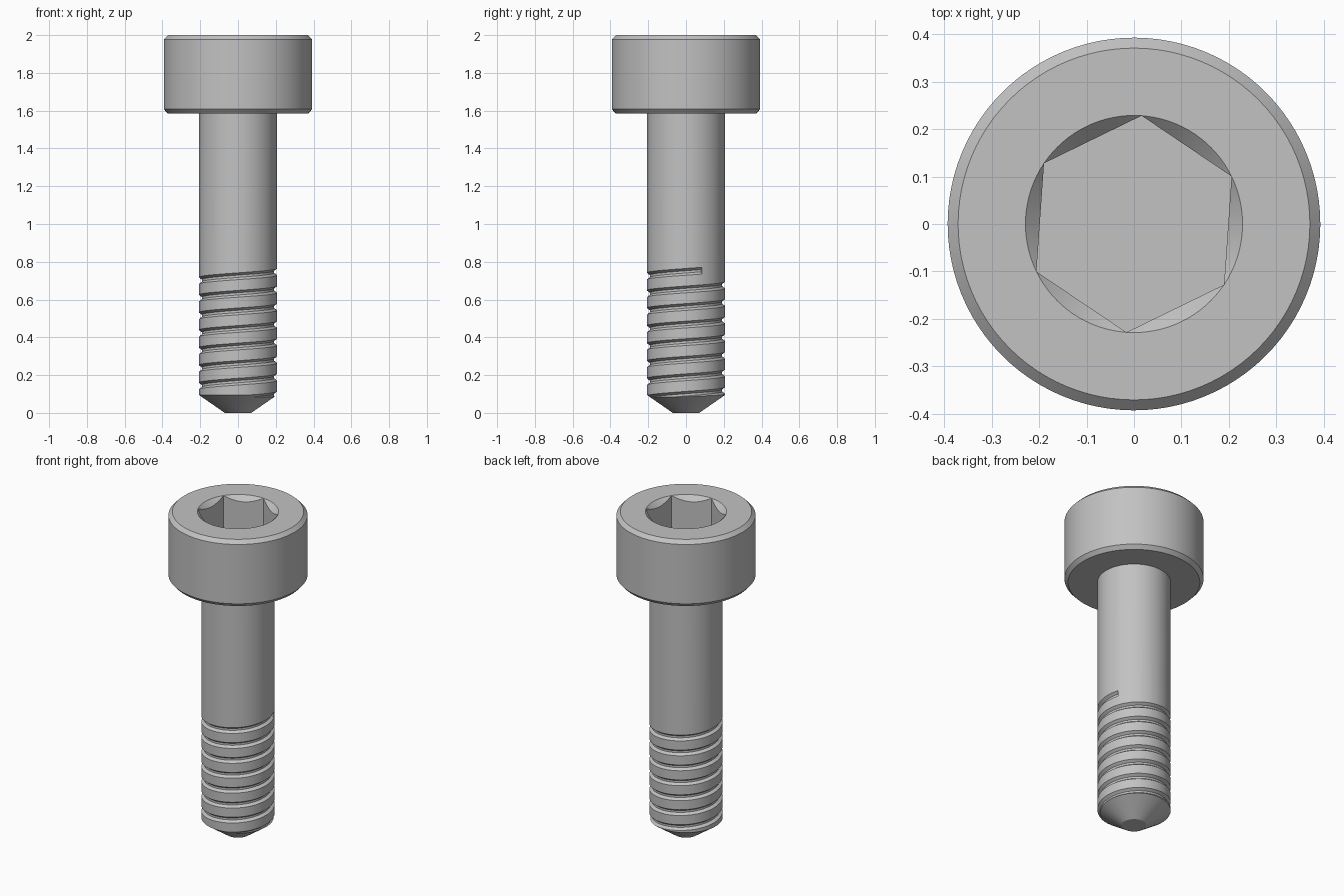
import bpy, bmesh, math

cube = bpy.data.objects.get("Cube")
if cube:
    bpy.data.objects.remove(cube, do_unlink=True)

SEGMENTS = 96
SHAFT_R = 0.207
HEX_START = math.radians(26)

steel = bpy.data.materials.new("grey_steel")
steel.use_nodes = True
steel.diffuse_color = (0.54, 0.54, 0.54, 1)
steel.node_tree.nodes["Principled BSDF"].inputs["Base Color"].default_value = (0.54, 0.54, 0.54, 1)


def make_object(name, bm):
    bmesh.ops.remove_doubles(bm, verts=bm.verts, dist=0.0002)
    bmesh.ops.recalc_face_normals(bm, faces=bm.faces)
    mesh = bpy.data.meshes.new(name)
    bm.to_mesh(mesh)
    bm.free()
    mesh.materials.append(steel)
    obj = bpy.data.objects.new(name, mesh)
    bpy.context.collection.objects.link(obj)
    return obj


def skin(bm, rings, closed):
    """Join successive rings of vertices with quads and cap both ends."""
    for a, b in zip(rings, rings[1:]):
        n = len(a)
        for i in range(n):
            j = (i + 1) % n
            bm.faces.new((a[i], a[j], b[j], b[i]))
    if closed:
        bm.faces.new(rings[0])
        bm.faces.new(rings[-1])


def lathe(name, profile, start=0.0):
    """Turn (radius, z) pairs; each entry may be a function of the angle."""
    bm = bmesh.new()
    rings = []
    for point in profile:
        ring = []
        for i in range(SEGMENTS):
            t = 2 * math.pi * i / SEGMENTS
            r, z = point(t) if callable(point) else point
            ring.append(bm.verts.new((r * math.cos(t + start), r * math.sin(t + start), z)))
        rings.append(ring)
    skin(bm, rings, True)
    return make_object(name, bm)


def smooth(obj):
    bpy.ops.object.select_all(action="DESELECT")
    obj.select_set(True)
    bpy.context.view_layer.objects.active = obj
    bpy.ops.object.shade_smooth_by_angle(angle=math.radians(25))


# Head with chamfered rims and a countersunk hexagonal socket
RIM = 0.229


def hex_radius(t):
    side = math.pi / 3
    return RIM * math.cos(side / 2) / math.cos(t % side - side / 2)


head = lathe("socket_head", [
    (0.1, 1.585), (0.372, 1.585), (0.393, 1.608), (0.393, 1.978), (0.371, 2.0), (RIM, 2.0),
    lambda t: (hex_radius(t), 2.0 - (RIM - hex_radius(t))),
    lambda t: (hex_radius(t), 1.78),
], HEX_START)
smooth(head)

# Shank with a conical tip
shank = lathe("threaded_shank", [(0.07, 0), (SHAFT_R, 0.095), (SHAFT_R, 1.6)])

# Helical groove cutter with a trapezoid section
PITCH, TURNS, STEPS = 0.093, 7.5, 72
DEPTH, FLOOR, MOUTH, OVER = 0.016, 0.006, 0.018, 0.015
flare = MOUTH + (MOUTH - FLOOR) * OVER / DEPTH
section = [(SHAFT_R - DEPTH, -FLOOR), (SHAFT_R + OVER, -flare),
           (SHAFT_R + OVER, flare), (SHAFT_R - DEPTH, FLOOR)]
bm = bmesh.new()
rings = []
for i in range(int(TURNS * STEPS) + 1):
    turn = i / STEPS
    a = math.radians(24.3) - 2 * math.pi * turn
    z = 0.753 - PITCH * turn
    rings.append([bm.verts.new((r * math.cos(a), r * math.sin(a), z + dz)) for r, dz in section])
skin(bm, rings, True)
cutter = make_object("thread_cutter", bm)
cutter.hide_render = True

cut = shank.modifiers.new("thread", "BOOLEAN")
cut.operation = "DIFFERENCE"
cut.solver = "EXACT"
cut.object = cutter
bpy.context.view_layer.objects.active = shank
bpy.ops.object.modifier_apply(modifier=cut.name)
bpy.data.objects.remove(cutter, do_unlink=True)
smooth(shank)
